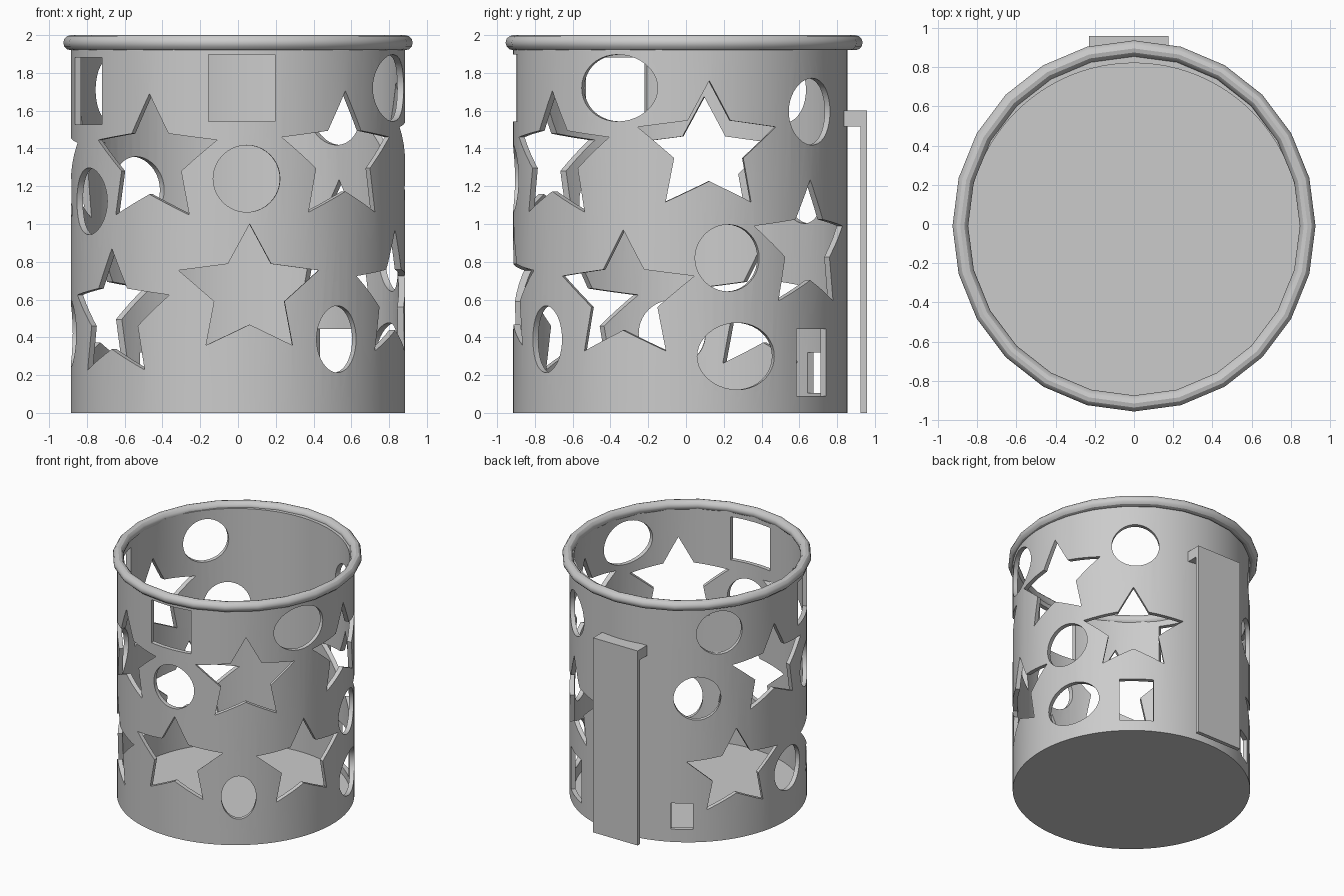
import bpy
import bmesh
from math import sin, cos, pi, radians
from mathutils import Vector

cube = bpy.data.objects.get("Cube")
if cube:
    bpy.data.objects.remove(cube, do_unlink=True)

OUTER, INNER, FLOOR, HEIGHT = 0.885, 0.85, 0.03, 1.96
CENTRE = Vector((0, -0.03, 0))
HOLE = 0.177          # usual half size of round and square holes
STAR = 0.355          # star radius; stars are stretched sideways
STRETCH = 1.1

grey = bpy.data.materials.new("plain grey")
grey.use_nodes = True
grey.diffuse_color = (0.6, 0.6, 0.6, 1)
grey.node_tree.nodes["Principled BSDF"].inputs["Base Color"].default_value = grey.diffuse_color


def make_object(name, bm):
    """Turn a bmesh into a linked object with clean normals."""
    bmesh.ops.recalc_face_normals(bm, faces=bm.faces)
    mesh = bpy.data.meshes.new(name)
    bm.to_mesh(mesh)
    bm.free()
    mesh.materials.append(grey)
    obj = bpy.data.objects.new(name, mesh)
    bpy.context.collection.objects.link(obj)
    return obj


def smooth(obj):
    bpy.ops.object.select_all(action='DESELECT')
    obj.select_set(True)
    bpy.context.view_layer.objects.active = obj
    bpy.ops.object.shade_smooth_by_angle(angle=radians(30))


def extrude(bm, points, offset):
    """Close an outline into a face and extrude it into a solid."""
    face = bm.faces.new([bm.verts.new(p) for p in points])
    result = bmesh.ops.extrude_face_region(bm, geom=[face], use_keep_orig=True)
    moved = [v for v in result["geom"] if isinstance(v, bmesh.types.BMVert)]
    bmesh.ops.translate(bm, verts=moved, vec=offset)


# Outlines as (sideways, up) pairs
def ellipse(half_width=HOLE, half_height=HOLE, sides=40):
    turns = [2 * pi * i / sides for i in range(sides)]
    return [(half_width * cos(t), half_height * sin(t)) for t in turns]


def rectangle(half_width=HOLE, half_height=HOLE):
    return [(sx * half_width, sy * half_height)
            for sx, sy in ((-1, -1), (1, -1), (1, 1), (-1, 1))]


def star():
    points = []
    for i in range(10):
        radius = STAR if i % 2 == 0 else STAR / 2
        turn = pi / 2 + i * pi / 5
        points.append((STRETCH * radius * cos(turn), radius * sin(turn)))
    return points


# Holes: outline, list of (angle around the wall, height of centre)
holes = [
    (star(), [(-86, 0.645), (-122, 1.335), (-50, 1.35), (-139, 0.515), (-20, 0.615),
              (10, 1.404), (51, 0.88), (171.5, 1.32), (149, 0.55)]),
    (ellipse(), [(-87, 1.24), (-153, 1.12), (52, 1.595), (16.6, 0.82),
                 (140.5, 1.71), (129.4, 1.18), (183, 0.42)]),
    (ellipse(half_width=0.217), [(-22, 1.72), (20, 0.3)]),
    (ellipse(half_width=0.13), [(-53.5, 0.39)]),
    (rectangle(), [(-88.7, 1.72), (-156, 1.705)]),
    (rectangle(half_width=0.127), [(52.4, 0.267)]),
    (rectangle(0.082, 0.107), [(122, 0.212)]),
]

# Lathed cup: wall and floor
bm = bmesh.new()
profile = [(0, 0), (OUTER, 0), (OUTER, HEIGHT), (INNER, HEIGHT), (INNER, FLOOR), (0, FLOOR)]
verts = [bm.verts.new((r, 0, z)) for r, z in profile]
edges = [bm.edges.new(pair) for pair in zip(verts, verts[1:])]
bmesh.ops.spin(bm, geom=verts + edges, cent=(0, 0, 0), axis=(0, 0, 1),
               angle=2 * pi, steps=96, use_duplicate=False)
bmesh.ops.remove_doubles(bm, verts=bm.verts, dist=0.0005)
bmesh.ops.translate(bm, verts=bm.verts, vec=CENTRE)
cup = make_object("cup_wall", bm)

# All hole cutters, pointing outward from the axis
bm = bmesh.new()
for outline, places in holes:
    for degrees, height in places:
        a = radians(degrees)
        out, side = Vector((cos(a), sin(a), 0)), Vector((-sin(a), cos(a), 0))
        base = CENTRE + out * 0.74 + Vector((0, 0, height))
        extrude(bm, [base + side * u + Vector((0, 0, v)) for u, v in outline], out * 0.3)
cutters = make_object("hole_cutters", bm)
cutters.hide_render = True

# Cut the holes and bake the result
cut = cup.modifiers.new("holes", 'BOOLEAN')
cut.operation = 'DIFFERENCE'
cut.object = cutters
cut.solver = 'EXACT'
cut.use_self = True
bpy.context.view_layer.update()
baked = bpy.data.meshes.new_from_object(cup.evaluated_get(bpy.context.evaluated_depsgraph_get()))
cup.modifiers.clear()
cup.data = baked
bpy.data.objects.remove(cutters, do_unlink=True)
smooth(cup)

# Rolled rim
bpy.ops.mesh.primitive_torus_add(major_radius=OUTER, minor_radius=0.04, major_segments=24,
                                 minor_segments=12, location=(0, -0.01, HEIGHT))
rim = bpy.context.object
rim.name = "rolled_rim"
rim.scale.y = 1.022
rim.data.materials.append(grey)
smooth(rim)

# Back strap with a hook that meets the wall
bm = bmesh.new()
strap = [(0.925, 0), (0.957, 0), (0.957, 1.6), (0.837, 1.6), (0.837, 1.515), (0.925, 1.515)]
extrude(bm, [(-0.23, y, z) for y, z in strap], Vector((0.405, 0, 0)))
make_object("back_strap", bm)
